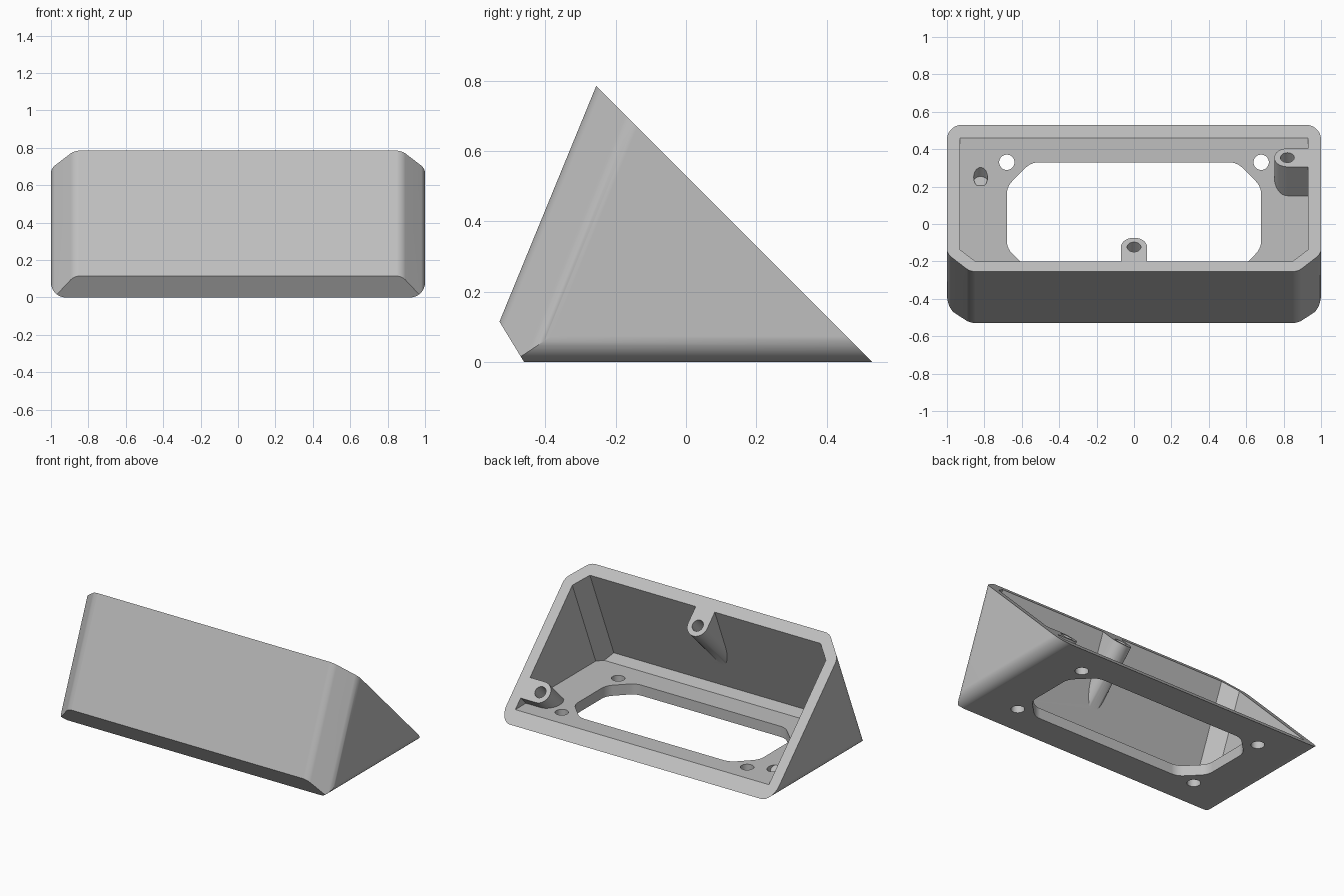
import bpy
import bmesh
from math import sin, cos, pi, radians, atan2
from mathutils import Vector, Matrix

if "Cube" in bpy.data.objects:
    bpy.data.objects.remove(bpy.data.objects["Cube"])

WALL = 0.07
LOW = Vector((0, -0.46, 0))          # front foot edge
NOSE = Vector((0, -0.53, 0.115))     # foremost edge
PEAK = Vector((0, -0.255, 0.785))    # top edge
X = Vector((1, 0, 0))
SLANT = Vector((0, 1, 1)).normalized()
FRONT = (PEAK - NOSE).cross(X).normalized()
if FRONT.y > 0:
    FRONT.negate()
TOE = Vector((0, LOW.z - NOSE.z, NOSE.y - LOW.y)).normalized()
DOWN = Vector((0, 0, -1))


def to_object(name, bm):
    bmesh.ops.recalc_face_normals(bm, faces=bm.faces)
    mesh = bpy.data.meshes.new(name)
    bm.to_mesh(mesh)
    bm.free()
    obj = bpy.data.objects.new(name, mesh)
    bpy.context.collection.objects.link(obj)
    return obj


def convex_solid(name, planes):
    """Trim a large block by (point, outward normal) planes."""
    bm = bmesh.new()
    bmesh.ops.create_cube(bm, size=6)
    for point, normal in planes:
        bmesh.ops.bisect_plane(bm, geom=bm.verts[:] + bm.edges[:] + bm.faces[:],
                               plane_co=point, plane_no=normal, clear_outer=True)
        rim = [e for e in bm.edges if e.is_boundary]
        if rim:
            bmesh.ops.holes_fill(bm, edges=rim, sides=0)
    return to_object(name, bm)


def prism(name, outline, z0, z1, matrix=Matrix()):
    bm = bmesh.new()
    face = bm.faces.new([bm.verts.new((x, y, z0)) for x, y in outline])
    top = bmesh.ops.extrude_face_region(bm, geom=[face])["geom"]
    bmesh.ops.translate(bm, vec=(0, 0, z1 - z0),
                        verts=[v for v in top if isinstance(v, bmesh.types.BMVert)])
    bm.transform(matrix)
    return to_object(name, bm)


def arc(cx, cy, r, start, end, steps):
    angles = [radians(start + (end - start) * i / steps) for i in range(steps + 1)]
    return [(cx + r * cos(a), cy + r * sin(a)) for a in angles]


def circle(r, cx=0, cy=0):
    return arc(cx, cy, r, 0, 360, 32)[:-1]


def subtract(target, cutters):
    """Cut each cutter out of the target and discard the cutters."""
    for cutter in cutters:
        mod = target.modifiers.new("cut", 'BOOLEAN')
        mod.operation, mod.solver, mod.object = 'DIFFERENCE', 'EXACT', cutter
    bpy.context.view_layer.update()
    deps = bpy.context.evaluated_depsgraph_get()
    mesh = bpy.data.meshes.new_from_object(target.evaluated_get(deps))
    target.modifiers.clear()
    target.data = mesh
    for cutter in cutters:
        bpy.data.objects.remove(cutter)


# Outer wedge: chamfered front corners, rounded bottom sides
CHAMFER, FILLET, ROUND = 0.125, 0.08, 0.08
shift = FILLET * (2 ** 0.5 - 1)
planes = [(NOSE, FRONT), (NOSE, TOE), (LOW, DOWN), (PEAK, SLANT)]
for s in (-1, 1):
    side = X * s
    planes.append((side, side))
    near = NOSE + side * (1 - CHAMFER - shift) - FRONT * FILLET
    far = NOSE + side * (1 - FILLET) - FRONT * (CHAMFER + shift)
    for deg in range(9, 90, 9):
        n = FRONT * cos(radians(deg)) + side * sin(radians(deg))
        planes.append(((near if deg <= 45 else far) + n * FILLET, n))
    base = side * (1 - ROUND) - DOWN * ROUND
    for deg in range(10, 90, 10):
        n = DOWN * cos(radians(deg)) + side * sin(radians(deg))
        planes.append((base + n * ROUND, n))
housing = convex_solid("wedge_housing", planes)

# Cavity with an even wall, open through the slanted face
planes = [(NOSE - FRONT * WALL, FRONT), (NOSE - TOE * WALL, TOE),
          (LOW - DOWN * WALL, DOWN), (PEAK + SLANT * 0.1, SLANT)]
for s in (-1, 1):
    n = (FRONT + X * s).normalized()
    planes += [(X * s * (1 - WALL), X * s),
               (NOSE + X * s * (1 - CHAMFER) - n * WALL, n)]
cavity = convex_solid("cavity_cutter", planes)

# Screw bosses, square to the slanted rim: (x, y, direction to the wall)
bosses, holes = [], []
for x, y, heading in ((-0.82, 0.355, 180), (0.82, 0.355, 0), (0, -0.123, -90)):
    place = Matrix.Translation((x, y, 0.53 - y)) @ Matrix.Rotation(-pi / 4, 4, 'X')
    tongue = arc(0, 0, 0.07, 90, 270, 16) + [(0.4, -0.07), (0.4, 0.07)]
    bosses.append(prism("boss_cutter", tongue, -0.9, 0.4,
                        place @ Matrix.Rotation(radians(heading), 4, 'Z')))
    holes.append(prism("screw_hole_cutter", circle(0.037), -0.18, 0.1, place))
subtract(cavity, bosses)

# Floor opening with softened chamfered corners, and mounting holes
HX, HY, CUT, R = 0.68, 0.295, 0.13, 0.1
t = R * (2 ** 0.5 - 1)
corner = (arc(HX - R, HY - CUT - t, R, 0, 45, 5)
          + arc(HX - CUT - t, HY - R, R, 45, 90, 5))
outline = [(x * sx, y * sy) for x, y in corner for sx in (-1, 1) for sy in (-1, 1)]
outline.sort(key=lambda p: atan2(p[1], p[0]))
middle = Matrix.Translation((0, 0.035, 0))
holes.append(prism("opening_cutter", outline, -0.1, 0.09, middle))
for sx in (-1, 1):
    for sy in (-1, 1):
        holes.append(prism("mount_hole_cutter", circle(0.041, HX * sx, HY * sy),
                           -0.1, 0.09, middle))
subtract(housing, [cavity] + holes)

# Colour and shading
mat = bpy.data.materials.new("light_grey_plastic")
mat.use_nodes = True
grey = (0.52, 0.52, 0.52, 1)
mat.diffuse_color = grey
for node in mat.node_tree.nodes:
    if node.type == 'BSDF_PRINCIPLED':
        node.inputs["Base Color"].default_value = grey
housing.data.materials.clear()
housing.data.materials.append(mat)
for o in bpy.context.selected_objects:
    o.select_set(False)
housing.select_set(True)
bpy.context.view_layer.objects.active = housing
bpy.ops.object.shade_smooth_by_angle(angle=radians(30))
weighted = housing.modifiers.new("even_shading", 'WEIGHTED_NORMAL')
weighted.keep_sharp = True
